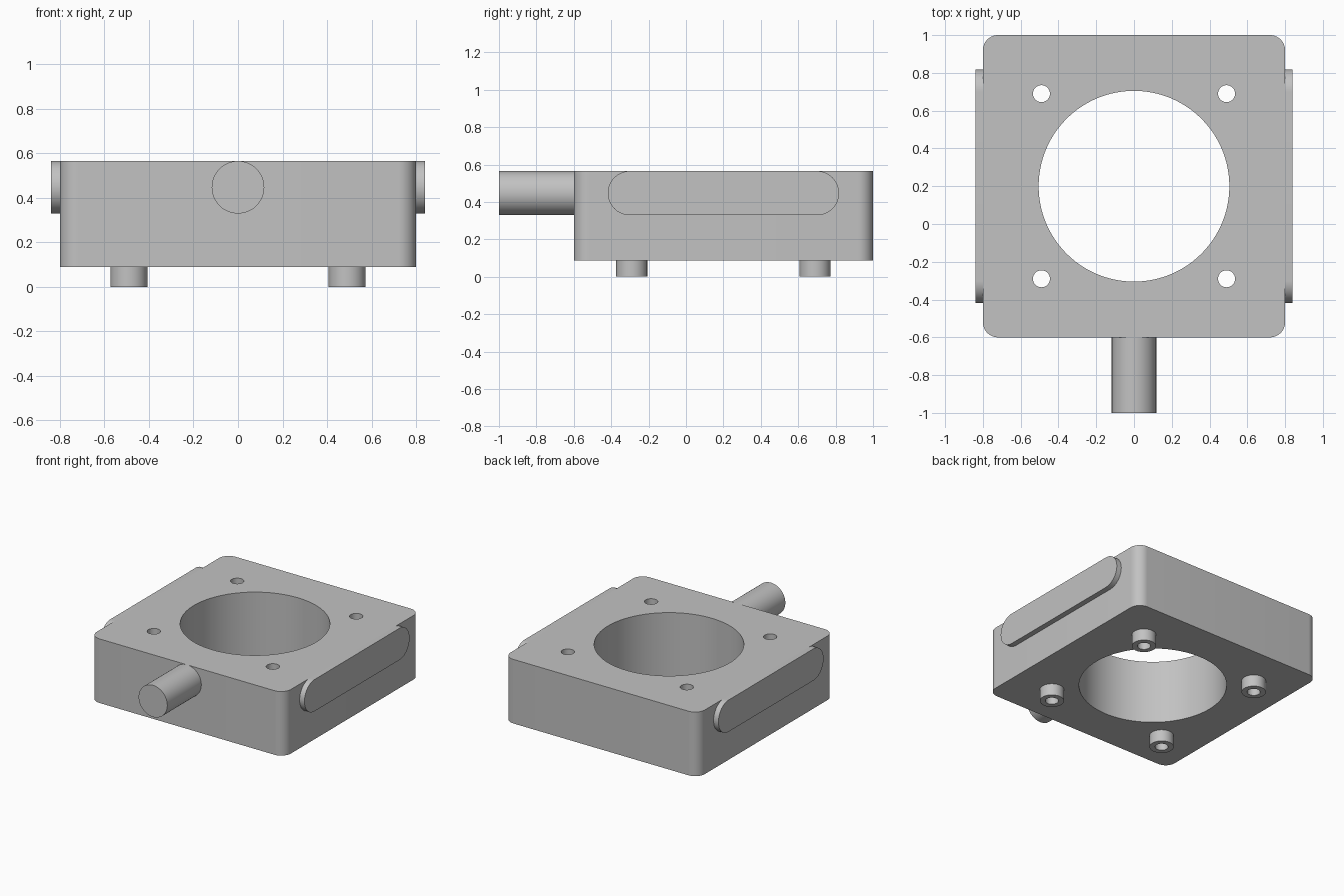
import bpy, bmesh
from math import pi, sin, cos
from mathutils import Matrix, Vector

if "Cube" in bpy.data.objects:
    bpy.data.objects.remove(bpy.data.objects["Cube"], do_unlink=True)

GREY = (0.54, 0.54, 0.54, 1)
grey = bpy.data.materials.new("plain grey")
grey.use_nodes = True
grey.diffuse_color = GREY
grey.node_tree.nodes["Principled BSDF"].inputs["Base Color"].default_value = GREY


def circle(x, y, r, n=48):
    return [(x + r * cos(2 * pi * i / n), y + r * sin(2 * pi * i / n)) for i in range(n)]


def rounded_rect(x, y, w, h, r, steps=12):
    """Closed outline of a rectangle with rounded corners, centred on x, y."""
    pts = []
    for k, (sx, sy) in enumerate([(1, 1), (-1, 1), (-1, -1), (1, -1)]):
        for i in range(steps + 1):
            a = (k + i / steps) * pi / 2
            pts.append((x + sx * (w / 2 - r) + r * cos(a), y + sy * (h / 2 - r) + r * sin(a)))
    return pts


def extrude(name, outlines, low, high, axes=("X", "Y", "Z")):
    """Fill the outlines (inner ones become holes) and extrude along the third axis."""
    curve = bpy.data.curves.new(name, "CURVE")
    curve.dimensions = "2D"
    curve.fill_mode = "BOTH"
    curve.extrude = (high - low) / 2
    for pts in outlines:
        spline = curve.splines.new("POLY")
        spline.points.add(len(pts) - 1)
        for p, (u, v) in zip(spline.points, pts):
            p.co = (u, v, 0, 1)
        spline.use_cyclic_u = True
    helper = bpy.data.objects.new(name + " outline", curve)
    bpy.context.collection.objects.link(helper)
    bpy.context.view_layer.update()
    mesh = bpy.data.meshes.new_from_object(
        helper.evaluated_get(bpy.context.evaluated_depsgraph_get()))
    bpy.data.objects.remove(helper, do_unlink=True)
    bpy.data.curves.remove(curve)

    # Turn the local axes to the wanted world axes
    unit = {"X": Vector((1, 0, 0)), "Y": Vector((0, 1, 0)), "Z": Vector((0, 0, 1))}
    turn = Matrix([unit[a] for a in axes]).transposed().to_4x4()
    bm = bmesh.new()
    bm.from_mesh(mesh)
    bm.transform(turn @ Matrix.Translation((0, 0, (low + high) / 2)))
    bmesh.ops.remove_doubles(bm, verts=bm.verts, dist=0.0002)
    bmesh.ops.dissolve_limit(bm, angle_limit=0.001, verts=bm.verts, edges=bm.edges)
    bmesh.ops.recalc_face_normals(bm, faces=bm.faces)
    bm.to_mesh(mesh)
    bm.free()

    mesh.materials.clear()
    mesh.materials.append(grey)
    obj = bpy.data.objects.new(name, mesh)
    bpy.context.collection.objects.link(obj)
    bpy.ops.object.select_all(action="DESELECT")
    obj.select_set(True)
    bpy.context.view_layer.objects.active = obj
    bpy.ops.object.shade_smooth_by_angle(angle=pi / 6)
    return obj


BOTTOM, TOP = 0.088, 0.565
MID_Y = 0.2
ROD_R = 0.118
ROD_Z = TOP - ROD_R
BOLT = 0.49
BOLT_R = 0.045
corners = [(sx * BOLT, MID_Y + sy * BOLT) for sx in (-1, 1) for sy in (-1, 1)]

# Square block with a large bore and four bolt holes
extrude("body",
        [rounded_rect(0, MID_Y, 1.6, 1.6, 0.08), circle(0, MID_Y, 0.505, 96)]
        + [circle(x, y, BOLT_R, 32) for x, y in corners],
        BOTTOM, TOP)

# Hollow feet under the bolt holes
for i, (x, y) in enumerate(corners):
    extrude(f"foot_{i + 1}", [circle(x, y, 0.083), circle(x, y, BOLT_R, 32)], 0, BOTTOM)

# Round rod on the front
extrude("front_rod", [circle(0, ROD_Z, ROD_R, 64)], -1, -0.6, ("X", "Z", "Y"))

# Flat pads with round ends on both sides
pad = [rounded_rect(MID_Y, ROD_Z, 1.236, 2 * ROD_R, ROD_R - 0.0005, 16)]
extrude("left_pad", pad, 0.8, 0.84, ("Y", "Z", "X"))
extrude("right_pad", pad, -0.84, -0.8, ("Y", "Z", "X"))
